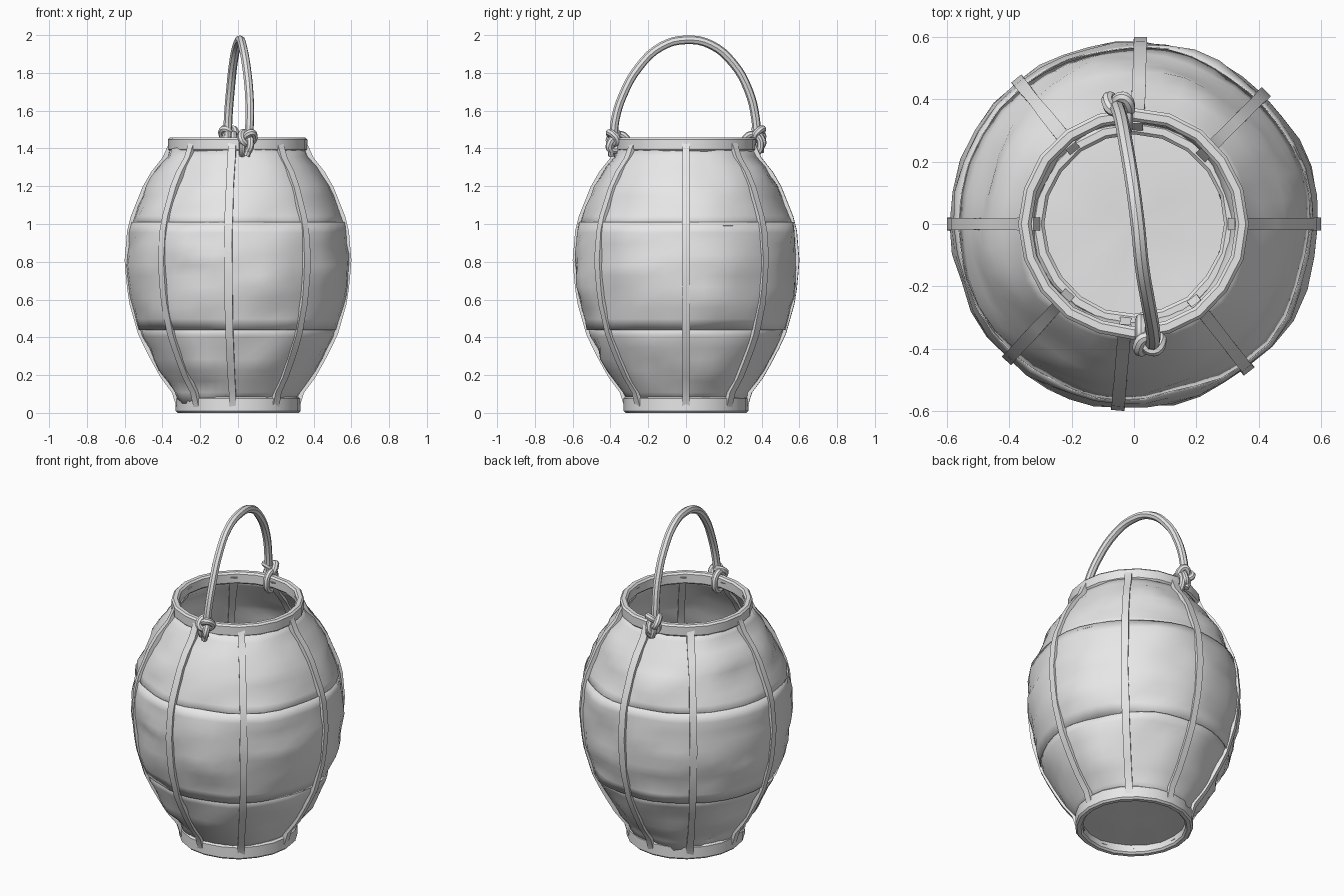
import bpy, bmesh, math
from mathutils import Vector, noise

if "Cube" in bpy.data.objects:
    bpy.data.objects.remove(bpy.data.objects["Cube"], do_unlink=True)

grey = bpy.data.materials.new("plain grey")
grey.use_nodes = True
grey.diffuse_color = (0.8, 0.8, 0.8, 1)
grey.node_tree.nodes["Principled BSDF"].inputs["Base Color"].default_value = (0.8, 0.8, 0.8, 1)

PROFILE = [(0.0, 0.31), (0.08, 0.315), (0.2, 0.405), (0.4, 0.51), (0.6, 0.567),
           (0.8, 0.587), (1.0, 0.57), (1.2, 0.49), (1.3, 0.432), (1.38, 0.36), (1.46, 0.345)]
RIBS = [math.radians(a) for a in (0, 45, 88, 129, 180, 227, 265, 308)]
parts = []


def radius(z):
    for (z0, r0), (z1, r1) in zip(PROFILE, PROFILE[1:]):
        if z <= z1:
            return r0 + (r1 - r0) * (z - z0) / (z1 - z0)
    return PROFILE[-1][1]


def polar(r, a, z):
    return Vector((r * math.cos(a), r * math.sin(a), z))


def add_mesh(name, mesh):
    mesh.materials.clear()
    mesh.materials.append(grey)
    obj = bpy.data.objects.new(name, mesh)
    bpy.context.collection.objects.link(obj)
    parts.append(obj)
    return obj


def finish(name, bm, recalc=True):
    if recalc:
        bmesh.ops.recalc_face_normals(bm, faces=bm.faces)
    mesh = bpy.data.meshes.new(name)
    bm.to_mesh(mesh)
    bm.free()
    return add_mesh(name, mesh)


def skin(bm, rows, wrap_rows=False):
    """Join rows of points, each row a closed loop, into quads."""
    verts = [[bm.verts.new(p) for p in row] for row in rows]
    pairs = list(zip(verts, verts[1:]))
    if wrap_rows:
        pairs.append((verts[-1], verts[0]))
    for low, high in pairs:
        n = len(low)
        for i in range(n):
            k = (i + 1) % n
            bm.faces.new((low[i], low[k], high[k], high[i]))
    return verts


def crumple(p, amount):
    """Wrinkles that run mostly sideways, like creased paper."""
    return amount * noise.noise(Vector((p.x * 4, p.y * 4, p.z * 10)))


# Paper skin: three overlapping wrinkled bands
angles = []
for i, a in enumerate(RIBS):
    b = RIBS[(i + 1) % len(RIBS)] + (math.tau if i == len(RIBS) - 1 else 0)
    angles += [(a + (b - a) * k / 5, math.sin(math.pi * k / 5)) for k in range(5)]


def paper_band(name, z0, z1, offset, steps):
    rows = []
    for j in range(steps + 1):
        z = z0 + (z1 - z0) * j / steps
        row = []
        for a, mid in angles:
            base = polar(radius(z), a, z)
            calm = 0.35 + 0.65 * mid
            row.append(polar(radius(z) + offset + crumple(base, 0.032) * calm, a, z))
        rows.append(row)
    bm = bmesh.new()
    skin(bm, rows)
    obj = finish(name, bm, recalc=False)
    thick = obj.modifiers.new("paper thickness", "SOLIDIFY")
    thick.thickness = 0.004


paper_band("lower_paper", 0.05, 0.46, -0.004, 7)
paper_band("middle_paper", 0.44, 1.01, 0.003, 10)
paper_band("upper_paper", 0.99, 1.41, -0.004, 8)

# Ribs: bent strips that show on both sides of the paper
for n, a in enumerate(RIBS):
    side = Vector((-math.sin(a), math.cos(a), 0))
    bm = bmesh.new()
    rows = []
    steps = 18
    for j in range(steps + 1):
        z = 0.03 + 1.4 * j / steps
        half = 0.02 + 0.004 * noise.noise(Vector((n * 3.1, 0, z * 5)))
        inner, outer = polar(radius(z) - 0.028, a, z), polar(radius(z) + 0.014, a, z)
        rows.append([inner - side * half, outer - side * half,
                     outer + side * half, inner + side * half])
    verts = skin(bm, rows)
    bm.faces.new(verts[0])
    bm.faces.new(verts[-1])
    finish("rib_%d" % (n + 1), bm)


# Rims: slightly uneven hoops with softened corners
def hoop(name, inner, outer, z0, z1, sides):
    b = 0.01
    section = [(inner, z0 + b), (inner + b, z0), (outer - b, z0), (outer, z0 + b),
               (outer, z1 - b), (outer - b, z1), (inner + b, z1), (inner, z1 - b)]
    rows = []
    for i in range(sides):
        a = math.tau * i / sides
        wob = 0.005 * noise.noise(polar(2.3, a, z1 * 3))
        rows.append([polar(r + wob, a, z) for r, z in section])
    bm = bmesh.new()
    skin(bm, rows, wrap_rows=True)
    finish(name, bm)


hoop("bottom_rim", 0.288, 0.33, 0.0, 0.085, 20)
hoop("top_rim", 0.328, 0.37, 1.385, 1.457, 20)

# Floor: creased disc set just above the bottom edge
bm = bmesh.new()
rows = []
for r in (0.31, 0.22, 0.12, 0.04):
    ring = []
    for i in range(20):
        p = polar(r, math.tau * i / 20, 0.05)
        p.z += 0.012 * noise.noise(p * 7)
        ring.append(p)
    rows.append(ring)
bm.faces.new(skin(bm, rows)[-1])
finish("floor", bm, recalc=False)


# Cords: round tubes along smooth paths
def cord(name, points, thickness, closed=False, detail=4):
    data = bpy.data.curves.new(name, "CURVE")
    data.dimensions = "3D"
    data.bevel_depth = thickness
    data.bevel_resolution = 2
    data.resolution_u = detail
    data.use_fill_caps = True
    spline = data.splines.new("BEZIER")
    spline.bezier_points.add(len(points) - 1)
    for bp, p in zip(spline.bezier_points, points):
        bp.co = p
        bp.handle_left_type = bp.handle_right_type = "AUTO"
    spline.use_cyclic_u = closed
    temp = bpy.data.objects.new(name + "_path", data)
    bpy.context.collection.objects.link(temp)
    graph = bpy.context.evaluated_depsgraph_get()
    mesh = bpy.data.meshes.new_from_object(temp.evaluated_get(graph))
    bpy.data.objects.remove(temp, do_unlink=True)
    add_mesh(name, mesh)


# Handle: arch twisted a little off the front-to-back line
arch = [(0.055, -0.385, 1.44), (0.062, -0.375, 1.55), (0.06, -0.335, 1.68), (0.045, -0.25, 1.83),
        (0.025, -0.13, 1.94), (0.012, 0.0, 1.975), (-0.005, 0.13, 1.95), (-0.025, 0.25, 1.85),
        (-0.04, 0.33, 1.71), (-0.052, 0.368, 1.56), (-0.055, 0.375, 1.44)]
cord("handle", arch, 0.023)

# Knots: a tangle, a loop round the rim and a short tail at each end
for name, s, lift in (("front", -1, 0.0), ("back", 1, 0.02)):
    x, y = -0.05 * s, 0.385 * s
    z = 1.445 + lift
    tangle = []
    for i in range(18):
        t = math.tau * i / 18
        tangle.append((x + 0.013 * (math.sin(t) + 2 * math.sin(2 * t)),
                       y - s * 0.022 * math.sin(3 * t),
                       z + 0.019 * (math.cos(t) - 2 * math.cos(2 * t))))
    cord(name + "_knot", tangle, 0.019, True, 3)
    loop = [(-0.022 * s, s * (0.35 + 0.045 * math.cos(math.tau * i / 8)),
             1.42 + 0.055 * math.sin(math.tau * i / 8)) for i in range(8)]
    cord(name + "_rim_loop", loop, 0.018, True)
    tail = [(x, y, z), (x - 0.01 * s, y + 0.012 * s, z - 0.04), (x + 0.005 * s, y + 0.01 * s, z - 0.085)]
    cord(name + "_tail", tail, 0.017)

# Smooth shading with creases kept
bpy.ops.object.select_all(action="DESELECT")
for obj in parts:
    obj.select_set(True)
bpy.context.view_layer.objects.active = parts[0]
bpy.ops.object.shade_smooth_by_angle(angle=math.radians(35))
